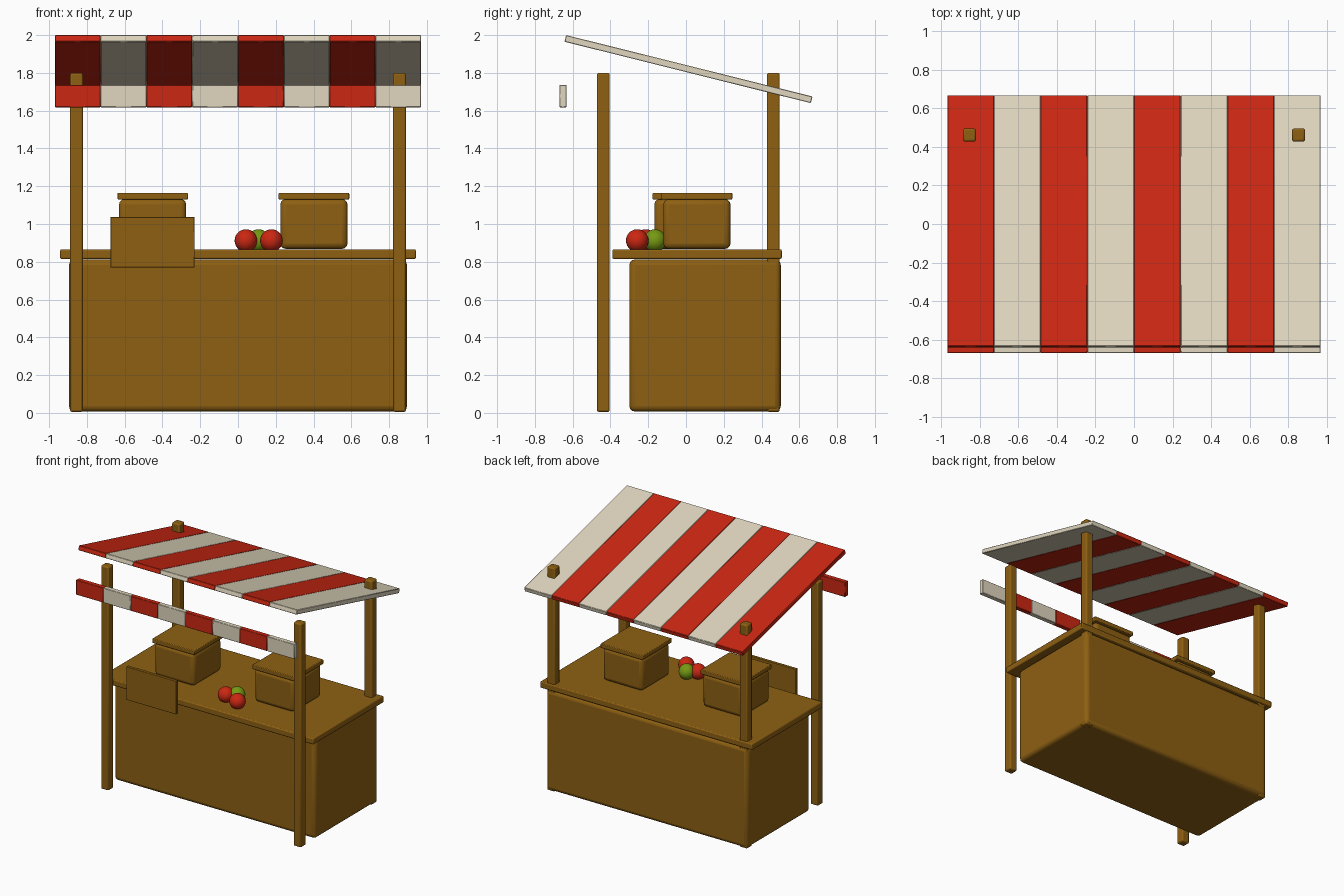
import bpy
import math

if "Cube" in bpy.data.objects:
    bpy.data.objects.remove(bpy.data.objects["Cube"])


def material(name, rgb):
    m = bpy.data.materials.new(name)
    m.diffuse_color = (*rgb, 1.0)
    m.use_nodes = True
    m.node_tree.nodes["Principled BSDF"].inputs["Base Color"].default_value = m.diffuse_color
    return m


WOOD = material("brown wood", (0.27, 0.117, 0.006))
RED = material("awning red", (0.60, 0.020, 0.006))
CREAM = material("awning cream", (0.75, 0.68, 0.52))
GREEN = material("apple green", (0.18, 0.32, 0.006))


def box(name, x, y, z, mat, bevel=0.005, segments=2, tilt=0.0):
    """Bevelled box from (min, max) ranges, optionally tilted about x."""
    bpy.ops.mesh.primitive_cube_add(size=1)
    o = bpy.context.object
    o.name = name
    for v in o.data.vertices:
        v.co = [c * (r[1] - r[0]) for c, r in zip(v.co, (x, y, z))]
    o.location = [(r[0] + r[1]) / 2 for r in (x, y, z)]
    o.rotation_euler.x = tilt
    o.data.materials.append(mat)
    b = o.modifiers.new("bevel", 'BEVEL')
    b.width = bevel
    b.segments = segments
    bpy.ops.object.shade_smooth_by_angle(angle=math.radians(35))
    return o


# Counter body and worktop
box("counter_body", (-0.895, 0.895), (-0.30, 0.502), (0.007, 0.812), WOOD, 0.03, 3)
box("counter_top", (-0.942, 0.942), (-0.39, 0.507), (0.815, 0.866), WOOD, 0.008)

# Four posts
for side, sx in (("left", -0.855), ("right", 0.855)):
    for end, y in (("front", -0.438), ("back", 0.462)):
        box(f"{end}_{side}_post", (sx - 0.034, sx + 0.034), (y - 0.034, y + 0.034),
            (0.005, 1.80), WOOD, 0.01)

# Striped sloping awning and hanging front valance
W = 1.94 / 8
for i in range(8):
    x0 = -0.97 + i * W
    mat = CREAM if i % 2 else RED
    box(f"awning_stripe_{i + 1}", (x0, x0 + W), (0.013 - 0.672, 0.013 + 0.672),
        (1.802, 1.838), mat, 0.003, 1, math.radians(-14))
    box(f"valance_stripe_{i + 1}", (x0, x0 + W), (-0.671, -0.633),
        (1.618, 1.737), mat, 0.003, 1)

# Two lidded crates
for name, cx, cy in (("left_crate", -0.452, 0.01), ("right_crate", 0.402, 0.058)):
    box(name, (cx - 0.178, cx + 0.178), (cy - 0.178, cy + 0.178),
        (0.868, 1.132), WOOD, 0.03, 3)
    box(name + "_lid", (cx - 0.187, cx + 0.187), (cy - 0.187, cy + 0.187),
        (1.13, 1.165), WOOD, 0.005)

# Blank sign board in front of the counter
box("sign_board", (-0.675, -0.23), (-0.455, -0.43), (0.77, 1.037), WOOD, 0.003)

# Fruit
for name, x, y, mat in (("red_apple_left", 0.042, -0.213, RED),
                        ("red_apple_right", 0.177, -0.258, RED),
                        ("green_apple", 0.108, -0.165, GREEN)):
    bpy.ops.mesh.primitive_uv_sphere_add(segments=24, ring_count=14, radius=0.06,
                                         location=(x, y, 0.912))
    o = bpy.context.object
    o.name = name
    o.data.materials.append(mat)
    bpy.ops.object.shade_smooth()
